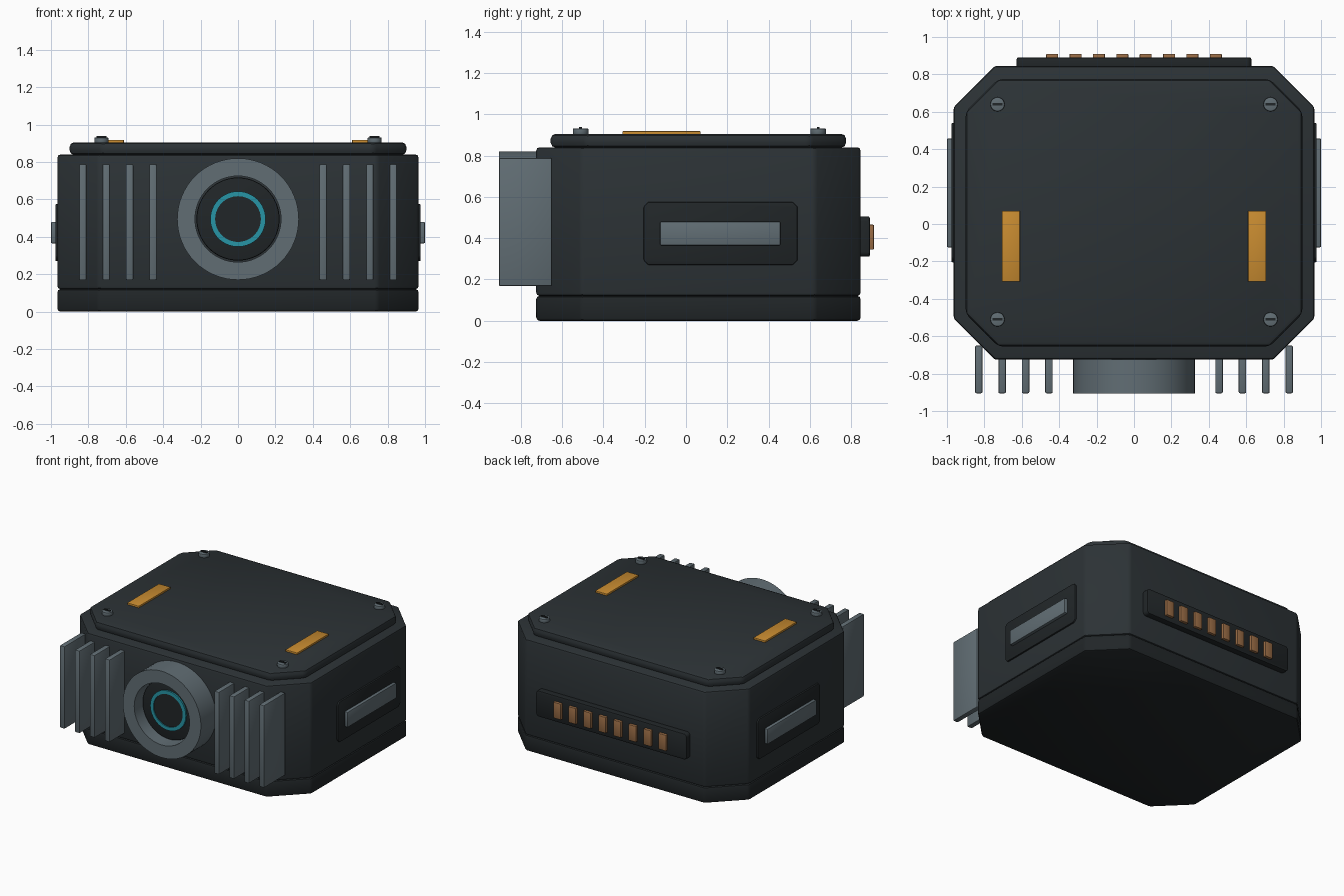
import bpy, bmesh, math
from mathutils import Matrix, Vector

if "Cube" in bpy.data.objects:
    bpy.data.objects.remove(bpy.data.objects["Cube"])


def mat(name, rgb):
    m = bpy.data.materials.new(name)
    m.diffuse_color = (*rgb, 1)
    m.use_nodes = True
    m.node_tree.nodes["Principled BSDF"].inputs["Base Color"].default_value = m.diffuse_color
    return m


SHELL = mat("shell", (0.025, 0.032, 0.036))
DARK = mat("dark", (0.015, 0.019, 0.021))
METAL = mat("metal", (0.12, 0.155, 0.175))
AMBER = mat("amber", (0.58, 0.26, 0.03))
COPPER = mat("copper", (0.32, 0.15, 0.06))
CYAN = mat("cyan", (0.02, 0.30, 0.38))


def finish(name, bm, material, bevel=0, segs=2):
    bmesh.ops.recalc_face_normals(bm, faces=bm.faces)
    if bevel:
        edges = [e for e in bm.edges if e.calc_face_angle(0) > math.radians(30)]
        bmesh.ops.bevel(bm, geom=edges, offset=bevel, segments=segs,
                        affect='EDGES', profile=0.5, clamp_overlap=True)
    me = bpy.data.meshes.new(name)
    bm.to_mesh(me)
    bm.free()
    me.materials.append(material)
    ob = bpy.data.objects.new(name, me)
    bpy.context.collection.objects.link(ob)
    return ob


def box(name, lo, hi, material, bevel=0):
    lo, hi = Vector(lo), Vector(hi)
    bm = bmesh.new()
    bmesh.ops.create_cube(bm, size=1, matrix=Matrix.Translation((lo + hi) / 2)
                          @ Matrix.Diagonal((*(hi - lo), 1)))
    return finish(name, bm, material, bevel)


def octagon(name, u, v, c, d, material, bevel, axes="xyz"):
    """Rectangle u by v with corners cut by c, extruded over d along the last axis."""
    (a, b), (e, f) = u, v
    pts = [(a + c, e), (b - c, e), (b, e + c), (b, f - c),
           (b - c, f), (a + c, f), (a, f - c), (a, e + c)]
    idx = ["xyz".index(k) for k in axes]

    def place(p, w):
        co = [0, 0, 0]
        for k, val in zip(idx, (*p, w)):
            co[k] = val
        return co
    bm = bmesh.new()
    rings = [[bm.verts.new(place(p, w)) for p in pts] for w in d]
    for r in rings:
        bm.faces.new(r)
    for i in range(8):
        j = (i + 1) % 8
        bm.faces.new((rings[0][i], rings[0][j], rings[1][j], rings[1][i]))
    return finish(name, bm, material, bevel)


def lathe(name, profile, z, material, n=64):
    """Closed (radius, y) profile spun around the lens axis."""
    bm = bmesh.new()
    rings = [[bm.verts.new((r * math.cos(t), y, z + r * math.sin(t))) for r, y in profile]
             for t in (2 * math.pi * i / n for i in range(n))]
    for i in range(n):
        p, q = rings[i], rings[(i + 1) % n]
        for k in range(len(profile)):
            m = (k + 1) % len(profile)
            bm.faces.new((p[k], p[m], q[m], q[k]))
    return finish(name, bm, material)


def cylinder(name, r, depth, matrix, material, n, bevel=0):
    bm = bmesh.new()
    bmesh.ops.create_cone(bm, cap_ends=True, segments=n, radius1=r, radius2=r,
                          depth=depth, matrix=matrix)
    return finish(name, bm, material, bevel)


# Housing: base, body and lid
octagon("base", (-.965, .965), (-.725, .845), .22, (0, .12), DARK, .015)
octagon("body", (-.965, .965), (-.725, .845), .22, (.12, .84), SHELL, .016)
octagon("lid", (-.9, .9), (-.655, .775), .175, (.838, .905), SHELL, .024)

# Front lens: outer collar, barrel, glowing ring, glass
LZ = .495
lathe("lens_collar", [(.23, -.70), (.325, -.70), (.325, -.905), (.23, -.905)], LZ, METAL)
turn = Matrix.Rotation(math.pi / 2, 4, 'X')
cylinder("lens_barrel", .222, .12, Matrix.Translation((0, -.76, LZ)) @ turn, DARK, 64, .008)
lathe("lens_glow_ring", [(.122, -.80), (.148, -.80), (.148, -.832), (.122, -.832)], LZ, CYAN)
cylinder("lens_glass", .122, .02, Matrix.Translation((0, -.815, LZ)) @ turn, DARK, 64)

for s, side in ((-1, "left"), (1, "right")):
    # Cooling fins beside the lens
    for i in range(4):
        x = s * (.455 + .125 * i)
        box(f"{side}_fin_{i + 1}", (x - .02, -.905, .168), (x + .02, -.65, .788), METAL, .007)
    # Side panel and grip bar
    octagon(f"{side}_panel", (-.205, .54), (.27, .575), .022,
            sorted((s * .94, s * .977)), DARK, .007, "yzx")
    xs = sorted((s * .96, s * 1.0))
    box(f"{side}_grip", (xs[0], -.125, .365), (xs[1], .457, .48), METAL, .006)
    # Lid strip
    xs = sorted((s * .61, s * .707))
    box(f"{side}_lid_strip", (xs[0], -.308, .895), (xs[1], .07, .918), AMBER, .003)
    # Slotted lid screws
    for y, end in ((-.51, "front"), (.64, "back")):
        x = s * .73
        cylinder(f"{side}_{end}_screw", .038, .03, Matrix.Translation((x, y, .916)),
                 METAL, 20, .005)
        box(f"{side}_{end}_screw_slot", (x - .026, y - .007, .92), (x + .026, y + .007, .938), DARK)

# Back connector with eight contacts
octagon("connector_panel", (-.627, .627), (.31, .505), .015, (.82, .89), DARK, .008, "xzy")
for i in range(8):
    x = -.4375 + .125 * i
    box(f"contact_{i + 1}", (x - .032, .87, .345), (x + .032, .91, .465), COPPER, .004)

# Smooth shading with sharp edges kept
bpy.ops.object.select_all(action='SELECT')
bpy.context.view_layer.objects.active = bpy.data.objects["body"]
bpy.ops.object.shade_smooth_by_angle(angle=math.radians(32))
